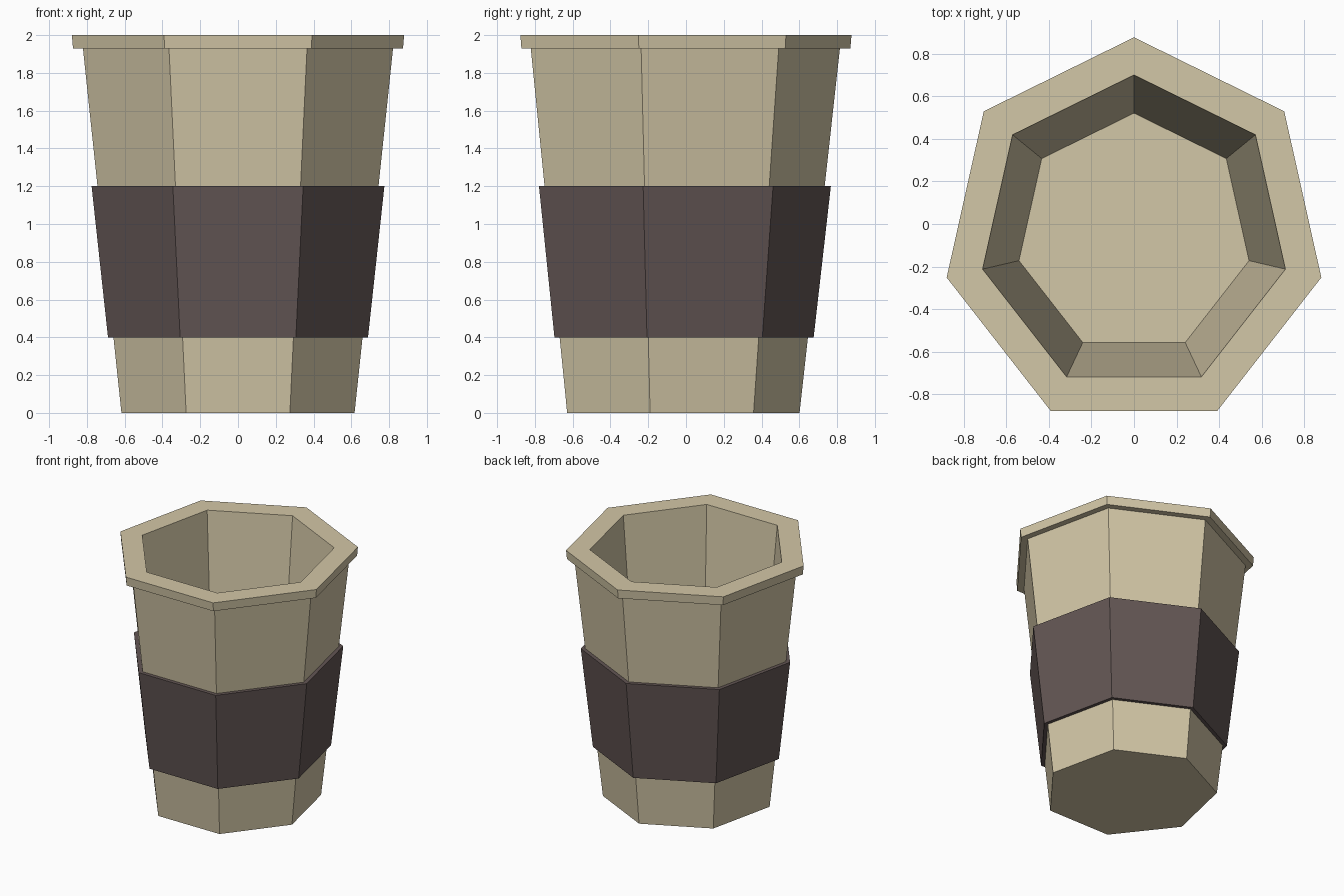
import bpy, bmesh, math

if "Cube" in bpy.data.objects:
    bpy.data.objects.remove(bpy.data.objects["Cube"])

SIDES = 7
Y_STRETCH = 1.0225   # the heptagon is slightly longer front to back
Y_SHIFT = -0.046     # centres the heptagon's bounds on y = 0


def material(name, rgb):
    mat = bpy.data.materials.new(name)
    mat.diffuse_color = (*rgb, 1.0)
    mat.use_nodes = True
    mat.node_tree.nodes["Principled BSDF"].inputs["Base Color"].default_value = mat.diffuse_color
    return mat


def lathe(name, profile, mat, closed=False):
    """Sweep (radius, z) points round the heptagon, one corner pointing back."""
    bm = bmesh.new()
    rings = []
    for r, z in profile:
        ring = []
        for i in range(SIDES):
            a = math.pi / 2 + i * math.tau / SIDES
            ring.append(bm.verts.new((r * math.cos(a),
                                      r * Y_STRETCH * math.sin(a) + Y_SHIFT, z)))
        rings.append(ring)
    pairs = list(zip(rings, rings[1:]))
    if closed:
        pairs.append((rings[-1], rings[0]))
    else:
        bm.faces.new(rings[0])
        bm.faces.new(rings[-1])
    for low, high in pairs:
        for i in range(SIDES):
            j = (i + 1) % SIDES
            bm.faces.new((low[i], low[j], high[j], high[i]))
    bmesh.ops.recalc_face_normals(bm, faces=bm.faces[:])
    mesh = bpy.data.meshes.new(name)
    bm.to_mesh(mesh)
    bm.free()
    mesh.materials.append(mat)
    obj = bpy.data.objects.new(name, mesh)
    bpy.context.collection.objects.link(obj)
    return obj


cream = material("cream_card", (0.65, 0.57, 0.385))
brown = material("brown_sleeve", (0.126, 0.094, 0.09))

# Cup: base, tapered wall, overhanging rim, hollow inside and floor
lathe("cup", [(0.633, 0.0), (0.842, 1.93), (0.896, 1.93), (0.902, 2.0),
              (0.729, 2.0), (0.554, 0.07)], cream)

# Sleeve: tapered band round the cup, its inner side set just into the wall
lathe("sleeve", [(0.706, 0.4), (0.795, 1.2), (0.755, 1.2), (0.668, 0.4)],
      brown, closed=True)
